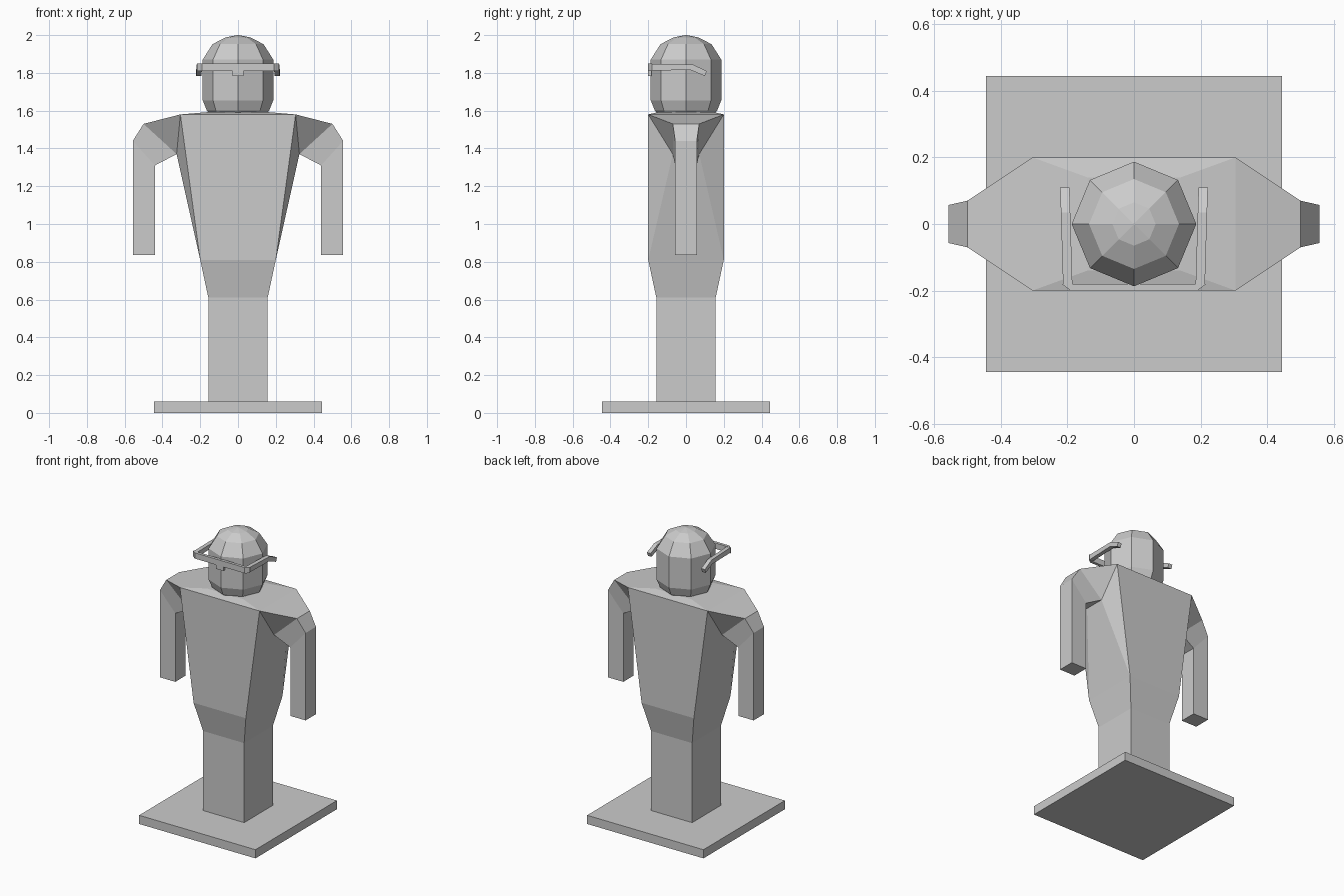
import bpy, bmesh
from math import sin, cos, pi

if "Cube" in bpy.data.objects:
    bpy.data.objects.remove(bpy.data.objects["Cube"])


def finish(bm, name):
    bmesh.ops.recalc_face_normals(bm, faces=bm.faces[:])
    me = bpy.data.meshes.new(name)
    bm.to_mesh(me)
    bm.free()
    ob = bpy.data.objects.new(name, me)
    bpy.context.collection.objects.link(ob)
    return ob


def bridge(bm, a, b):
    n = len(a)
    return [bm.faces.new((a[i], a[(i + 1) % n], b[(i + 1) % n], b[i])) for i in range(n)]


def loft(name, rings):
    bm = bmesh.new()
    vs = [[bm.verts.new(p) for p in r] for r in rings]
    for a, b in zip(vs, vs[1:]):
        bridge(bm, a, b)
    bm.faces.new(vs[0])
    bm.faces.new(vs[-1])
    return finish(bm, name)


def rect(x, y, z):
    return [(-x, -y, z), (x, -y, z), (x, y, z), (-x, y, z)]


def octagon(r, z):
    return [(r * cos(i * pi / 4), r * sin(i * pi / 4), z) for i in range(8)]


# Square base plate
loft("base", [rect(.445, .445, 0), rect(.445, .445, .06)])

# Body: stacked rectangles, with the chest sides drawn out into arms
bm = bmesh.new()
sections = [(.157, .157, .06), (.157, .157, .61), (.2, .2, .81),
            (.305, .2, 1.58), (.14, .14, 1.594)]
rings = [[bm.verts.new(p) for p in rect(*s)] for s in sections]
for a, b in zip(rings, rings[1:]):
    faces = bridge(bm, a, b)
    if b is rings[3]:
        bmesh.ops.delete(bm, geom=[faces[1], faces[3]], context='FACES_ONLY')
bm.faces.new(rings[0])
bm.faces.new(rings[-1])

# Arm sections: top x, top z, bottom x, bottom z, half depth
arm = [(.5, 1.53, .325, 1.37, .07), (.557, 1.44, .44, 1.31, .057),
       (.557, .836, .44, .836, .057)]
for s, f, k in ((1, 1, 2), (-1, 0, 3)):
    low, top = rings[2], rings[3]
    prev = [top[f], top[k], low[k], low[f]]
    for i, (tx, tz, bx, bz, d) in enumerate(arm):
        cur = [bm.verts.new(p) for p in ((s * tx, -d, tz), (s * tx, d, tz),
                                         (s * bx, d, bz), (s * bx, -d, bz))]
        faces = bridge(bm, prev, cur)
        if i == 0:  # crease from chest corner to armpit
            bmesh.utils.face_split(faces[1], prev[1], cur[2])
            bmesh.utils.face_split(faces[3], prev[0], cur[3])
        prev = cur
    bm.faces.new(prev)
finish(bm, "body")

# Eight-sided head
loft("head", [octagon(r, z) for r, z in (
    (.15, 1.585), (.165, 1.6), (.187, 1.655), (.187, 1.87), (.135, 1.952),
    (.065, 1.988), (.004, 2.0))])

# Glasses front bar and nose piece
bar = [(-.217, -.18), (-.19, -.2), (.19, -.2), (.217, -.18)]
loft("glasses_front", [[(x, y, z) for x, y in bar] for z in (1.81, 1.85)])
nose = [(-.028, -.2), (.028, -.2), (.028, -.182), (-.028, -.182)]
loft("glasses_nose_piece", [[(x, y, z) for x, y in nose] for z in (1.783, 1.81)])

# Glasses side arms, bent down behind the ears
side = [(-.18, 1.848), (.035, 1.845), (.11, 1.81), (.1, 1.783), (.025, 1.815), (-.18, 1.813)]
for s, n in ((1, "right"), (-1, "left")):
    loft("glasses_arm_" + n, [[(s * (x + .03 * (y + .18)), y, z) for y, z in side]
                              for x in (.185, .213)])
